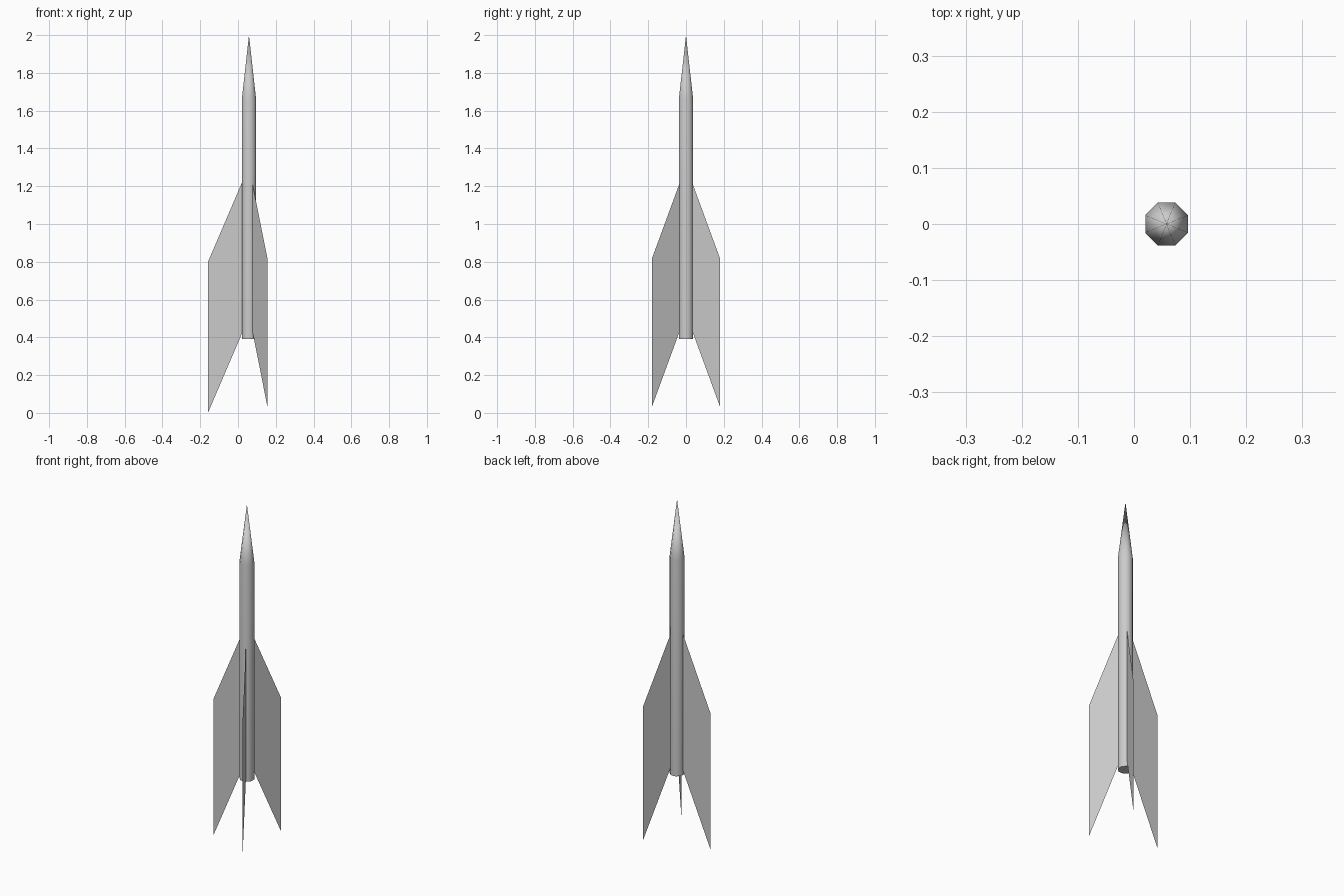
import bpy, bmesh
from math import cos, sin, pi, radians

if "Cube" in bpy.data.objects:
    bpy.data.objects.remove(bpy.data.objects["Cube"])

AXIS_X = 0.058   # the body axis sits slightly right of centre
SIDES = 8
RADIUS = 0.041


def make_object(name, bm, smooth=False):
    bmesh.ops.recalc_face_normals(bm, faces=bm.faces)
    mesh = bpy.data.meshes.new(name)
    bm.to_mesh(mesh)
    bm.free()
    ob = bpy.data.objects.new(name, mesh)
    bpy.context.collection.objects.link(ob)
    ob.location.x = AXIS_X
    if smooth:
        bpy.ops.object.select_all(action='DESELECT')
        ob.select_set(True)
        bpy.context.view_layer.objects.active = ob
        bpy.ops.object.shade_smooth_by_angle(angle=radians(50))
    return ob


# Fuselage with pointed nose: two rings and a tip
bm = bmesh.new()
rings = []
for z in (0.39, 1.66):
    rings.append([bm.verts.new((RADIUS * cos((i + 0.5) * 2 * pi / SIDES),
                                RADIUS * sin((i + 0.5) * 2 * pi / SIDES), z))
                  for i in range(SIDES)])
tip = bm.verts.new((0, 0, 2.0))
low, high = rings
for i in range(SIDES):
    j = (i + 1) % SIDES
    bm.faces.new((low[i], low[j], high[j], high[i]))
    bm.faces.new((high[i], high[j], tip))
bm.faces.new(low[::-1])
make_object("body", bm, smooth=True)


# Thin swept fins: outline given as (distance from axis, height)
def fin(name, angle, outline):
    bm = bmesh.new()
    bm.faces.new([bm.verts.new((r * cos(angle), r * sin(angle), z))
                  for r, z in outline])
    make_object(name, bm)


fin("left_fin", pi, [(0.037, 1.22), (0.217, 0.80), (0.217, 0.0), (0.037, 0.42)])
side_outline = [(0.039, 1.215), (0.204, 0.82), (0.204, 0.035), (0.039, 0.43)]
for name, side in (("front_fin", -1), ("back_fin", 1)):
    fin(name, side * radians(61.5), side_outline)
